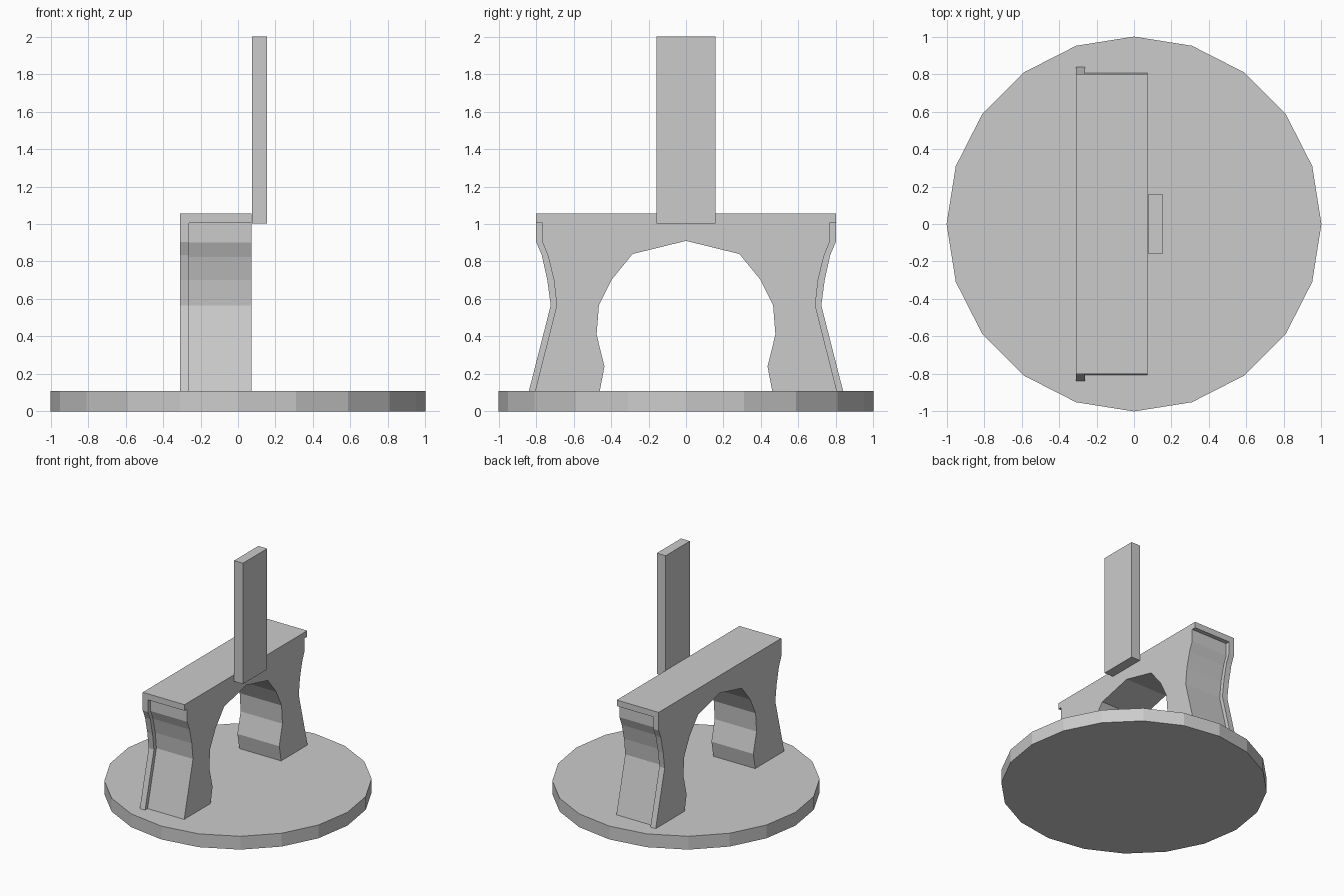
import bpy, bmesh
from mathutils import Vector

if "Cube" in bpy.data.objects:
    bpy.data.objects.remove(bpy.data.objects["Cube"])


def mesh_object(name, bm):
    bmesh.ops.recalc_face_normals(bm, faces=bm.faces)
    mesh = bpy.data.meshes.new(name)
    bm.to_mesh(mesh)
    bm.free()
    obj = bpy.data.objects.new(name, mesh)
    bpy.context.collection.objects.link(obj)
    return obj


def prism(name, outline, x0, x1):
    """Extrude a closed (y, z) outline along x."""
    bm = bmesh.new()
    face = bm.faces.new([bm.verts.new((x0, y, z)) for y, z in outline])
    ext = bmesh.ops.extrude_face_region(bm, geom=[face])
    verts = [g for g in ext["geom"] if isinstance(g, bmesh.types.BMVert)]
    bmesh.ops.translate(bm, verts=verts, vec=Vector((x1 - x0, 0, 0)))
    return mesh_object(name, bm)


def mirrored(points):
    return [(-y, z) for y, z in points]


BASE_TOP = 0.11
BACK, FRONT = -0.31, 0.072

# Half profiles of the arch, listed from top to bottom
opening = [(0.285, 0.84), (0.395, 0.705), (0.465, 0.565),
           (0.477, 0.41), (0.435, 0.24), (0.46, BASE_TOP)]
leg_side = [(0.765, 1.005), (0.765, 0.9), (0.735, 0.825),
            (0.705, 0.7), (0.69, 0.565), (0.805, BASE_TOP)]
rim_side = [(0.8, 1.005), (0.8, 0.905), (0.77, 0.835),
            (0.74, 0.7), (0.722, 0.565), (0.838, BASE_TOP)]

# Round 20-sided base plate
bm = bmesh.new()
bmesh.ops.create_cone(bm, cap_ends=True, segments=20, radius1=1, radius2=1, depth=BASE_TOP)
bmesh.ops.translate(bm, verts=bm.verts, vec=(0, 0, BASE_TOP / 2))
mesh_object("base_plate", bm)

# Arch with overhanging top ledge
half = [(0.8, 1.055), (0.8, 1.005)] + leg_side + opening[::-1]
# drop the duplicate height step: ledge underside runs straight to the leg
prism("arch", half + [(0, 0.91)] + mirrored(half[::-1]), BACK, FRONT)

# Raised rims along the back outer edges of both legs
rim = rim_side + leg_side[::-1]
prism("rim_right", rim, BACK, -0.262)
prism("rim_left", mirrored(rim), BACK, -0.262)

# Upright post in front of the arch top
prism("post", [(-0.158, 1.003), (0.158, 1.003), (0.158, 2.0), (-0.158, 2.0)], 0.075, 0.156)
